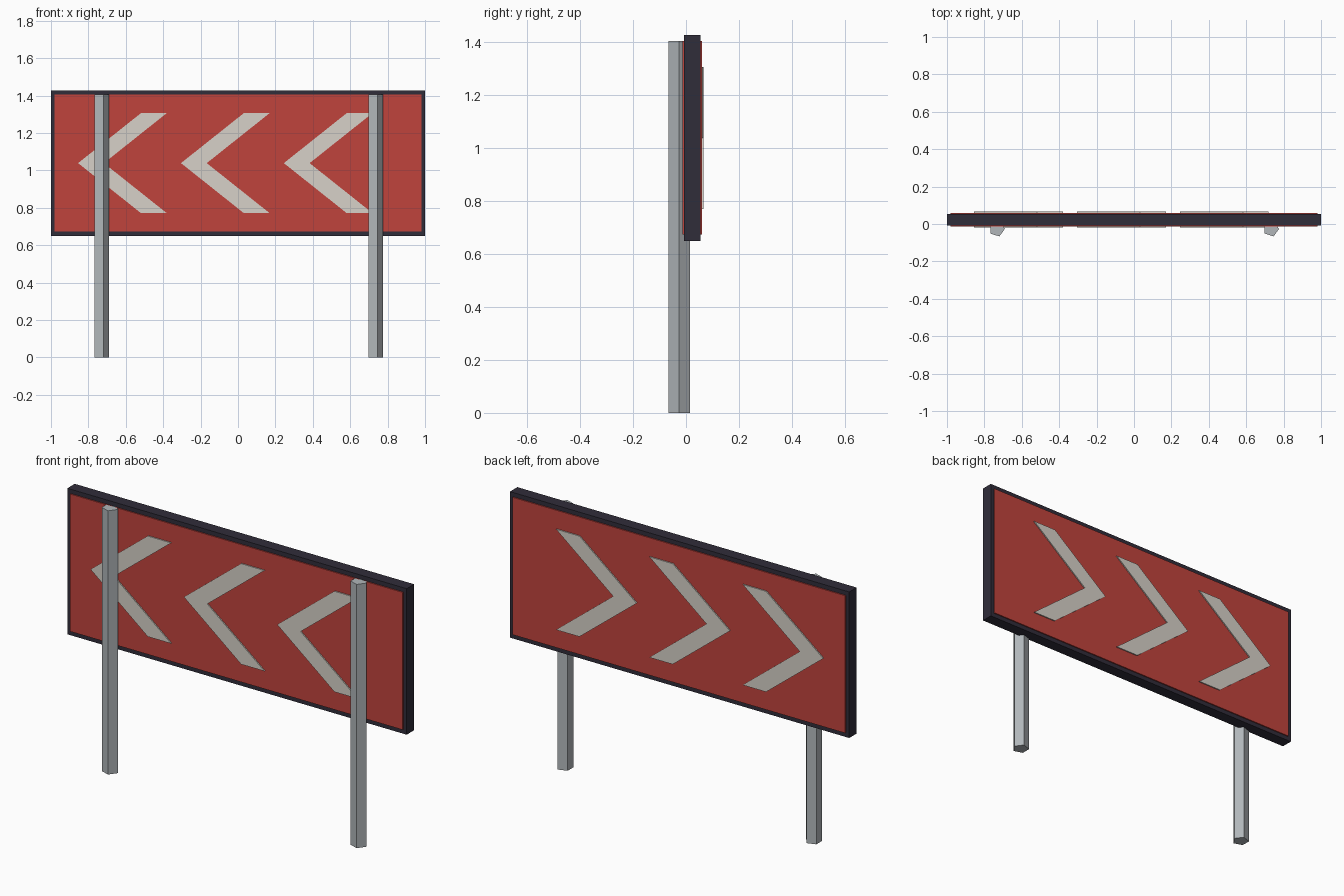
import bpy, bmesh
from math import cos, sin, tau

if "Cube" in bpy.data.objects:
    bpy.data.objects.remove(bpy.data.objects["Cube"])

MID_Y = 0.023      # centre plane of the board
MID_Z = 1.039      # centre height of the board


def material(name, rgb):
    m = bpy.data.materials.new(name)
    m.diffuse_color = (*rgb, 1)
    m.use_nodes = True
    m.node_tree.nodes["Principled BSDF"].inputs["Base Color"].default_value = m.diffuse_color
    return m


RED = material("red", (0.53, 0.056, 0.046))
DARK = material("dark", (0.03, 0.026, 0.042))
WHITE = material("off_white", (0.68, 0.64, 0.58))
STEEL = material("steel", (0.44, 0.47, 0.49))


def prism(name, base, depth, mat):
    """Flat polygon extruded along the depth vector."""
    bm = bmesh.new()
    face = bm.faces.new([bm.verts.new(p) for p in base])
    new = bmesh.ops.extrude_face_region(bm, geom=[face], use_keep_orig=True)["geom"]
    bmesh.ops.translate(bm, vec=depth, verts=[g for g in new if isinstance(g, bmesh.types.BMVert)])
    bmesh.ops.recalc_face_normals(bm, faces=bm.faces)
    mesh = bpy.data.meshes.new(name)
    bm.to_mesh(mesh)
    bm.free()
    mesh.materials.append(mat)
    ob = bpy.data.objects.new(name, mesh)
    bpy.context.collection.objects.link(ob)
    return ob


def plate(name, outline, y0, y1, mat):
    """Upright plate from an x, z outline between two depths."""
    return prism(name, [(x, y0, z) for x, z in outline], (0, y1 - y0, 0), mat)


def rect(w, h):
    return [(-w, MID_Z - h), (w, MID_Z - h), (w, MID_Z + h), (-w, MID_Z + h)]


# dark board body
plate("board_frame", rect(1.0, 0.389), MID_Y - 0.031, MID_Y + 0.031, DARK)

# red panels and arrow chevrons on both faces
for side, s in (("front", -1), ("back", 1)):
    plate(side + "_panel", rect(0.98, 0.366), MID_Y + s * 0.025, MID_Y + s * 0.037, RED)
    for i in range(3):
        x = -0.855 + 0.55 * i
        outline = [(x, MID_Z), (x + 0.337, MID_Z - 0.268), (x + 0.475, MID_Z - 0.268),
                   (x + 0.138, MID_Z), (x + 0.475, MID_Z + 0.268), (x + 0.337, MID_Z + 0.268)]
        plate(f"{side}_chevron_{i + 1}", outline, MID_Y + s * 0.034, MID_Y + s * 0.043, WHITE)

# five-sided posts in front of the board
for side, x in (("left", -0.733), ("right", 0.733)):
    ring = [(x + 0.0425 * cos(tau * k / 5), -0.026 + 0.0425 * sin(tau * k / 5), 0) for k in range(5)]
    prism(side + "_post", ring, (0, 0, 1.405), STEEL)
